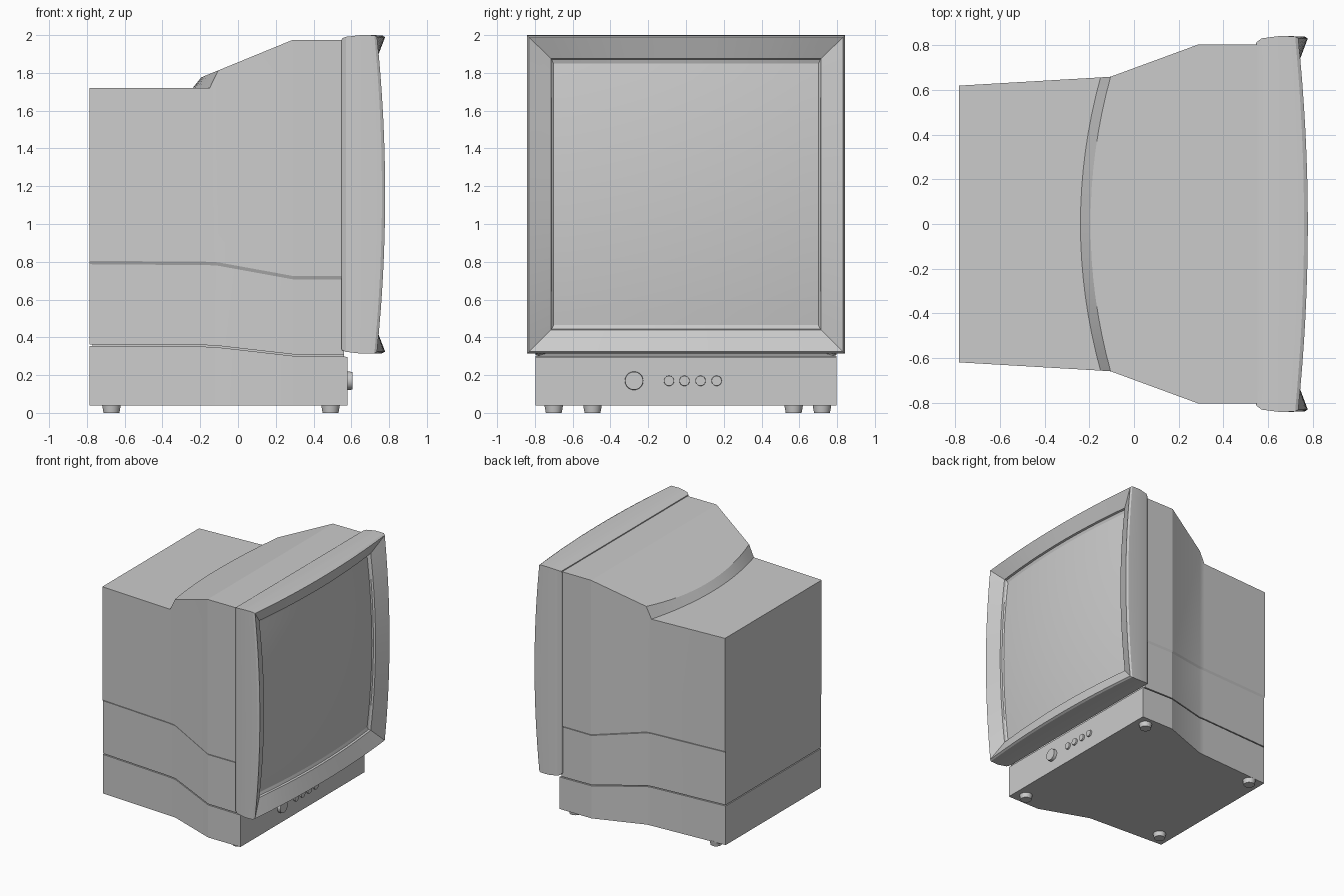
import bpy, bmesh, math
from mathutils import Matrix, Vector

if "Cube" in bpy.data.objects:
    bpy.data.objects.remove(bpy.data.objects["Cube"])

N = 16                      # segments across every curved edge


def finish(bm, name, angle=18):
    bmesh.ops.remove_doubles(bm, verts=bm.verts, dist=0.0004)
    bmesh.ops.recalc_face_normals(bm, faces=bm.faces)
    me = bpy.data.meshes.new(name)
    bm.to_mesh(me)
    bm.free()
    ob = bpy.data.objects.new(name, me)
    bpy.context.collection.objects.link(ob)
    bpy.ops.object.select_all(action='DESELECT')
    ob.select_set(True)
    bpy.context.view_layer.objects.active = ob
    bpy.ops.object.shade_smooth_by_angle(angle=math.radians(angle))
    return ob


def skin(bm, rows, closed=False):
    """Quads between successive rows of points; returns the vertex rows."""
    vs = [[bm.verts.new(p) for p in row] for row in rows]
    for a, b in zip(vs, vs[1:]):
        n = len(a)
        for i in range(n if closed else n - 1):
            j = (i + 1) % n
            bm.faces.new((a[i], a[j], b[j], b[i]))
    return vs


def spread(u0=-1, u1=1):
    return [u0 + (u1 - u0) * i / N for i in range(N + 1)]


# Plan stations from back to front: x, half width, roof z, ledge z, seam z
STATIONS = [(-0.785, 0.620, 1.72, 0.805, 0.355),
            (-0.150, 0.657, 1.72, 0.800, 0.350),
            (-0.105, 0.660, 1.813, 0.797, 0.347),
            (0.290, 0.805, 1.975, 0.725, 0.302),
            (0.560, 0.805, 1.975, 0.725, 0.298)]


def wall(stations, col, dz=0, inset_y=0, inset_x=0):
    """Horizontal loop: -y side, across the back, +y side."""
    side = [(s[0], s[1] - inset_y, s[col] + dz) for s in stations]
    bx, by, bz = side[0]
    side[0] = (bx + inset_x, by, bz)
    right = [(x, -y, z) for x, y, z in reversed(side)]
    back = [(bx + inset_x, u * by, bz) for u in spread()[1:-1]]
    return right + back + side


# Main shell: walls with a ledge and a seam groove, plus the stepped roof
bm = bmesh.new()
skin(bm, [wall(STATIONS, 2), wall(STATIONS, 3), wall(STATIONS, 3, -0.018, 0.008),
          wall(STATIONS, 4, 0.008, 0.008), wall(STATIONS, 4, 0.008, 0.022, 0.014),
          wall(STATIONS, 4, -0.005, 0.022, 0.014)])
roof = []
for k, (x, w, z, _, _) in enumerate(STATIONS):
    row = []
    for u in spread():
        bow = 0.09 * (1 - u * u) if k in (1, 2) else 0
        row.append((x - bow, u * w, z - (0.41 * bow if k == 2 else 0)))
    roof.append(row)
skin(bm, roof)
finish(bm, "rear_shell")

# Base below the seam
bm = bmesh.new()
plan = STATIONS[:-1] + [(0.58, 0.805, 0, 0, 0.297)]
plan = [s + (0.038,) for s in plan]
vs = skin(bm, [wall(plan, 4, 0, 0.008), wall(plan, 5, 0, 0.008)])
bm.faces.new(vs[1])
n = len(plan)
for i in range(n - 1):      # top cap strips
    a, b = vs[0][i], vs[0][i + 1]
    c, d = vs[0][-2 - i], vs[0][-1 - i]
    bm.faces.new((a, b, c, d) if i < n - 2 else (a, *vs[0][i + 1:-1 - i], d))
bm.faces.new((vs[0][0], vs[0][-1], vs[1][-1], vs[1][0]))
finish(bm, "base")

# Screen surround: rectangular loops whose front edges bow outwards
CZ = 1.157


def ring(w, h, x, bulge):
    s = spread()[:-1]
    uv = ([(u, -1) for u in s] + [(1, v) for v in s]
          + [(-u, 1) for u in s] + [(-1, -v) for v in s])
    return [(x + bulge * (1 - u * u * v * v), u * w, CZ + v * h) for u, v in uv]


bm = bmesh.new()
vs = skin(bm, [ring(*r) for r in [
    (0.808, 0.808, 0.547, 0), (0.815, 0.825, 0.550, 0), (0.832, 0.834, 0.572, 0),
    (0.842, 0.843, 0.650, 0.0), (0.841, 0.842, 0.722, 0.040),
    (0.832, 0.833, 0.736, 0.043), (0.715, 0.718, 0.692, 0.043),
    (0.711, 0.714, 0.676, 0.043), (0.700, 0.690, 0.668, 0.043)]], closed=True)
bm.faces.new(vs[0])
finish(bm, "screen_frame")

# Domed glass
bm = bmesh.new()
skin(bm, [[(0.668 + 0.043 * (2 - u * u - v * v), u * 0.705, CZ + v * 0.696)
           for u in spread()] for v in spread()])
finish(bm, "screen_glass", 30)


def disc(name, r1, r2, depth, loc, along_x=False):
    bm = bmesh.new()
    m = Matrix.Translation(Vector(loc))
    if along_x:
        m = m @ Matrix.Rotation(math.pi / 2, 4, 'Y')
    bmesh.ops.create_cone(bm, cap_ends=True, segments=32, radius1=r1,
                          radius2=r2, depth=depth, matrix=m)
    finish(bm, name, 30)


# Power knob and four small buttons
disc("power_knob", 0.05, 0.047, 0.04, (0.585, -0.275, 0.17), True)
for i, y in enumerate((-0.09, -0.008, 0.077, 0.162)):
    disc(f"button_{i + 1}", 0.028, 0.026, 0.02, (0.583, y, 0.17), True)

# Feet
for i, (x, y) in enumerate([(0.49, -0.70), (0.49, 0.72), (-0.67, -0.495), (-0.67, 0.57)]):
    disc(f"foot_{i + 1}", 0.042, 0.05, 0.044, (x, y, 0.022))
